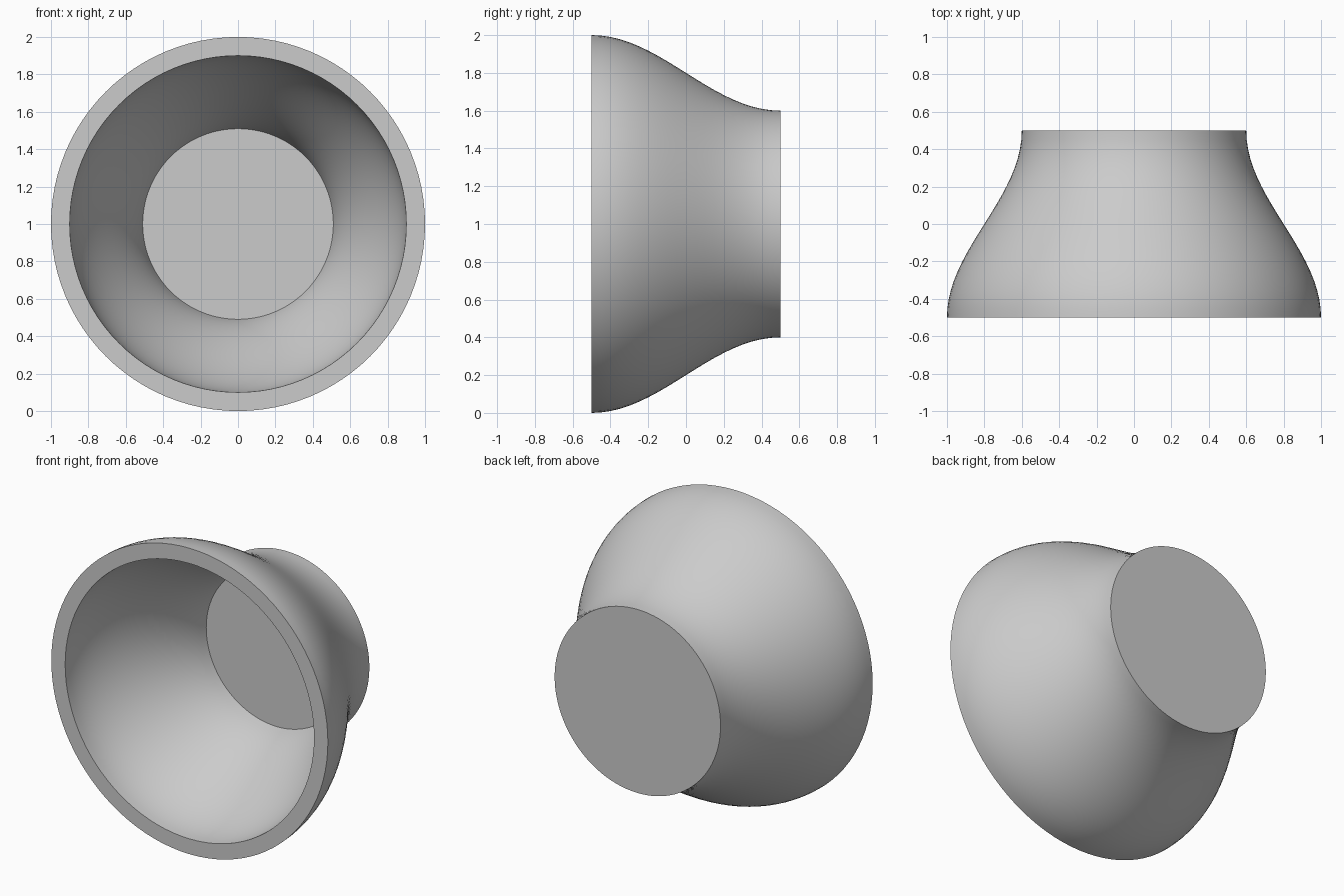
import bpy, bmesh
from math import cos, sin, pi

if "Cube" in bpy.data.objects:
    bpy.data.objects.remove(bpy.data.objects["Cube"])

SEGMENTS, RINGS, WALL = 96, 20, 0.1


def outer_radius(y):
    # S-shaped flare: 1.0 at the mouth, 0.6 at the closed back
    return 0.8 + 0.2 * cos(pi * (y + 0.5))


def ring(bm, radius, y):
    return [bm.verts.new((radius * cos(2 * pi * i / SEGMENTS), y,
                          1 + radius * sin(2 * pi * i / SEGMENTS)))
            for i in range(SEGMENTS)]


# Profile: inner floor -> inner wall -> rim -> outer wall -> back
inner = [0.4 - 0.9 * i / RINGS for i in range(RINGS + 1)]
outer = [-0.5 + i / RINGS for i in range(RINGS + 1)]
profile = [(outer_radius(y) - WALL, y) for y in inner]
profile += [(outer_radius(y), y) for y in outer]

# Revolve the profile around the y axis and close both ends
bm = bmesh.new()
rings = [ring(bm, r, y) for r, y in profile]
for a, b in zip(rings, rings[1:]):
    for i in range(SEGMENTS):
        j = (i + 1) % SEGMENTS
        bm.faces.new((a[i], a[j], b[j], b[i]))
bm.faces.new(rings[0])
bm.faces.new(rings[-1])
bmesh.ops.recalc_face_normals(bm, faces=bm.faces)

mesh = bpy.data.meshes.new("bell_housing")
bm.to_mesh(mesh)
bm.free()
bell = bpy.data.objects.new("bell_housing", mesh)
bpy.context.collection.objects.link(bell)

# Smooth walls, sharp rim and disc edges
bpy.context.view_layer.objects.active = bell
bell.select_set(True)
bpy.ops.object.shade_smooth_by_angle(angle=pi / 6)
